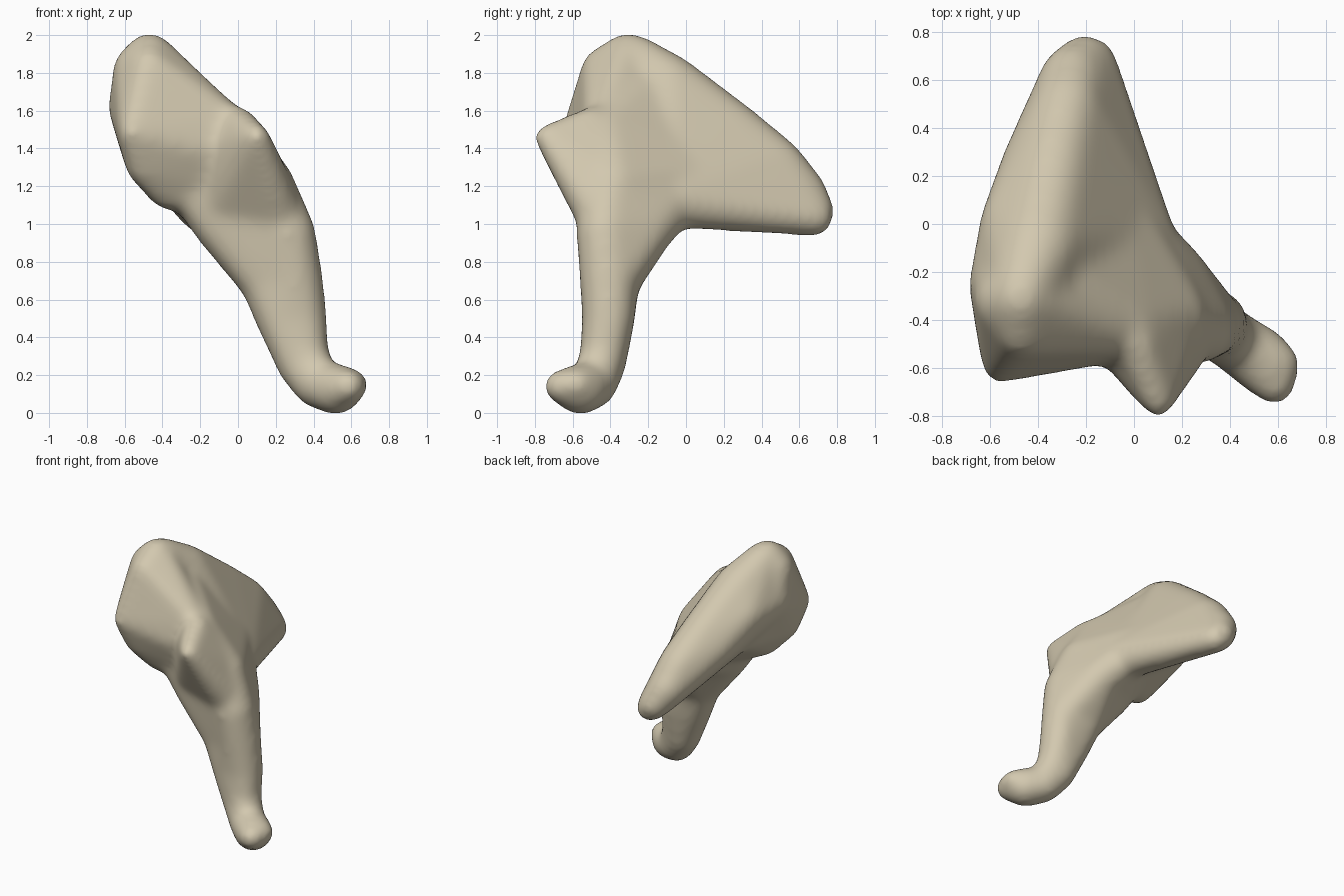
import bpy
import bmesh
from mathutils import Vector

default_cube = bpy.data.objects.get("Cube")
if default_cube:
    bpy.data.objects.remove(default_cube, do_unlink=True)

# Extra radius that makes up for the shrinkage of the smoothing pass
PADDING = .014

# Each mass is the rounded hull of a few balls: x, y, z, radius
main_body = [
    (-.47, -.31, 1.88, .12), (-.47, -.45, 1.83, .09),
    (-.53, -.32, 1.82, .12), (-.525, -.25, 1.62, .15),
    (-.56, -.59, 1.48, .06), (-.5, -.5, 1.3, .08),
    (-.38, -.42, 1.17, .08), (-.43, -.05, 1.38, .1),
    (-.2, -.5, 1.4, .085), (-.05, -.45, 1.54, .08),
    (.1, -.35, 1.2, .12), (.04, -.1, 1.12, .13),
]
short_process = [
    (-.46, -.27, 1.87, .12), (-.525, -.25, 1.62, .15),
    (-.4, -.1, 1.72, .17), (-.33, .25, 1.48, .15),
    (-.49, 0, 1.58, .14), (-.41, .25, 1.4, .13),
    (-.42, 0, 1.38, .1), (.03, -.05, 1.12, .13),
    (-.05, .2, 1.12, .1), (-.28, .48, 1.31, .135),
    (-.26, .61, 1.17, .12), (-.21, .68, 1.07, .095),
    (-.17, .68, 1.03, .085),
]
front_beak = [
    (.1, -.738, 1.46, .055), (0, -.5, 1.53, .08),
    (.13, -.6, 1.26, .07), (.21, -.46, 1.06, .12),
    (-.06, -.48, 1.4, .1), (-.08, -.42, 1.12, .12),
    (.13, -.38, 1.2, .14),
]
inner_flank = [
    (-.02, -.42, 1.5, .1), (-.28, -.25, 1.66, .12),
    (-.12, .15, 1.27, .1), (.03, -.1, 1.12, .13),
    (.15, -.38, 1.2, .14), (0, -.4, 1.2, .14),
]

# Cross-sections of the long process, from its root to its hooked end
long_process_sections = [
    [(-.25, -.38, 1.2, .12), (.15, -.4, 1.2, .14), (.04, -.1, 1.1, .14)],
    [(-.1, -.38, 1, .13), (.26, -.43, .95, .14), (.15, -.2, .98, .13)],
    [(.15, -.39, .7, .13), (.3, -.41, .7, .14)],
    [(.23, -.41, .5, .125), (.335, -.41, .5, .125)],
    [(.33, -.44, .25, .11), (.36, -.44, .3, .11)],
    [(.42, -.49, .15, .115)],
    [(.52, -.56, .125, .125)],
    [(.61, -.58, .15, .07), (.585, -.668, .14, .075)],
]


def unit_ball_points():
    """Return evenly spread points on a unit ball."""
    ball = bmesh.new()
    bmesh.ops.create_icosphere(ball, subdivisions=3, radius=1)
    points = [vert.co.copy() for vert in ball.verts]
    ball.free()
    return points


def add_rounded_hull(target, balls, directions):
    """Wrap a closed convex skin around a group of balls."""
    verts = []
    for x, y, z, radius in balls:
        centre = Vector((x, y, z))
        for direction in directions:
            verts.append(target.verts.new(centre + direction * (radius + PADDING)))
    bmesh.ops.convex_hull(target, input=verts)


# Gather the overlapping masses
directions = unit_ball_points()
masses = bmesh.new()
for group in (main_body, short_process, front_beak, inner_flank):
    add_rounded_hull(masses, group, directions)
for upper, lower in zip(long_process_sections, long_process_sections[1:]):
    add_rounded_hull(masses, upper + lower, directions)

loose = [vert for vert in masses.verts if not vert.link_faces]
bmesh.ops.delete(masses, geom=loose, context='VERTS')
bmesh.ops.recalc_face_normals(masses, faces=masses.faces[:])
rough_mesh = bpy.data.meshes.new("ear_bone_masses")
masses.to_mesh(rough_mesh)
masses.free()

bone = bpy.data.objects.new("ear_bone", rough_mesh)
bpy.context.collection.objects.link(bone)

# Fuse the masses into one skin and soften the joins
fuse = bone.modifiers.new("fuse", 'REMESH')
fuse.mode = 'VOXEL'
fuse.voxel_size = .02
fuse.use_smooth_shade = True
soften = bone.modifiers.new("soften", 'SMOOTH')
soften.factor = .5
soften.iterations = 40

# Bake the fused skin into the object
depsgraph = bpy.context.evaluated_depsgraph_get()
final_mesh = bpy.data.meshes.new_from_object(bone.evaluated_get(depsgraph))
bone.modifiers.clear()
bone.data = final_mesh
final_mesh.name = "ear_bone"
bpy.data.meshes.remove(rough_mesh)
for face in final_mesh.polygons:
    face.use_smooth = True

# Single bone colour
bone_colour = (.65, .58, .43, 1)
material = bpy.data.materials.new("bone_beige")
material.use_nodes = True
material.diffuse_color = bone_colour
shader = next(n for n in material.node_tree.nodes if n.type == 'BSDF_PRINCIPLED')
shader.inputs["Base Color"].default_value = bone_colour
final_mesh.materials.clear()
final_mesh.materials.append(material)
